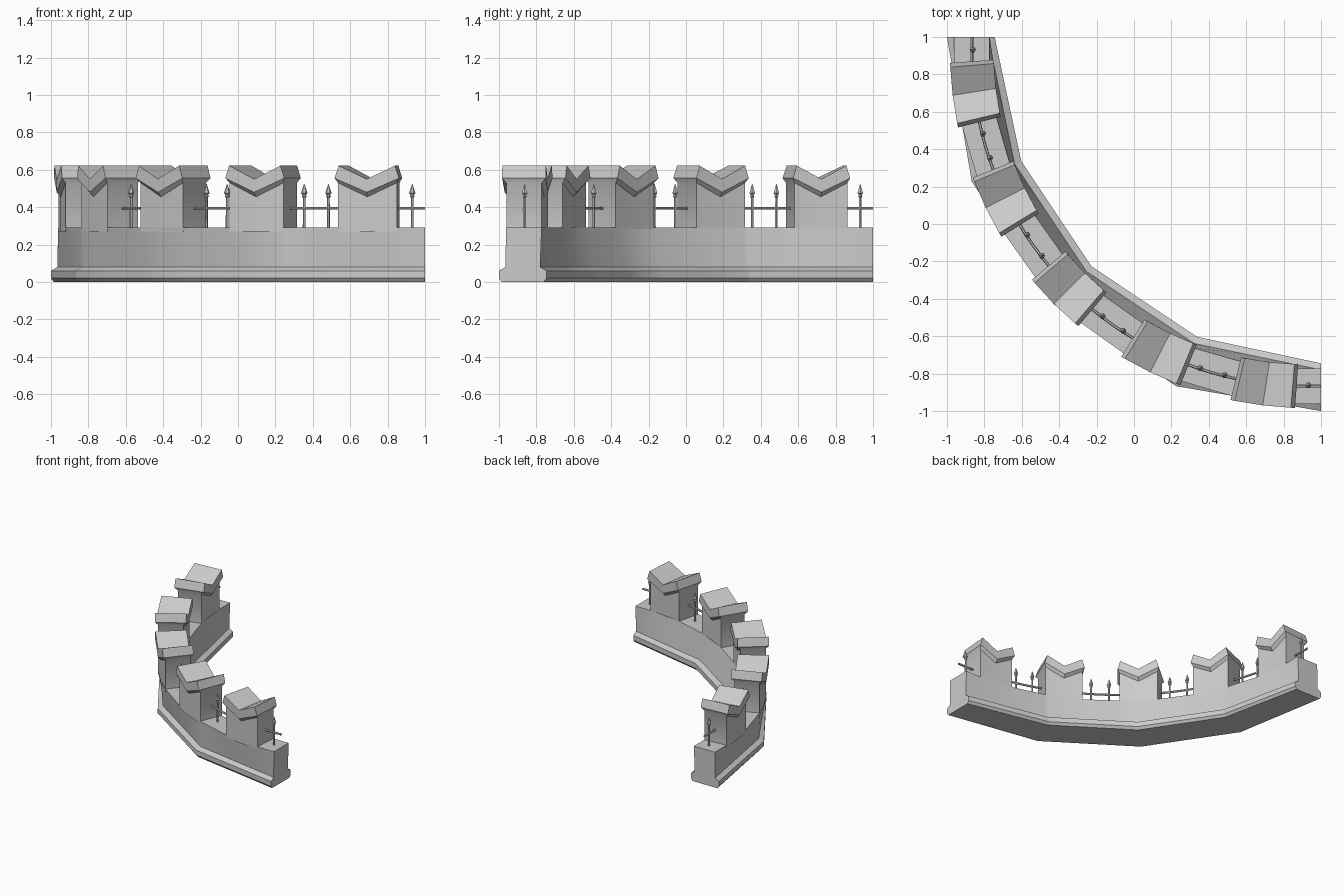
import bpy, bmesh
from math import sin, cos, tau, radians
from mathutils import Vector

if "Cube" in bpy.data.objects:
    bpy.data.objects.remove(bpy.data.objects["Cube"])


def curve_point(deg, d, z):
    """Point on the wall's sweeping centre curve (around x=1, y=1), offset outward by d."""
    a = radians(deg)
    r = 1.866 + 0.036 * sin(2 * a) + d
    return Vector((1 - r * cos(a), 1 - r * sin(a), z))


def base_point(deg, k, z):
    """Point on the four-segment footing; k is -1 at the inner and 1 at the outer edge."""
    def corner(i):
        a = radians(i * 22.5)
        r = 1.8725 + 0.1275 * k if i in (0, 4) else 1.878 + 0.143 * k
        return Vector((1 - r * cos(a), 1 - r * sin(a), z))
    i = min(int(deg / 22.5), 3)
    return corner(i).lerp(corner(i + 1), deg / 22.5 - i)


def loft(name, sets, cap=True):
    """Join successive rings of points with quads; several lofts can share an object."""
    bm = bmesh.new()
    for rings in sets:
        vs = [[bm.verts.new(p) for p in ring] for ring in rings]
        n = len(vs[0])
        for a, b in zip(vs, vs[1:]):
            for i in range(n):
                j = (i + 1) % n
                bm.faces.new((a[i], a[j], b[j], b[i]))
        if cap == "valley":
            t = vs[-1]
            bm.faces.new((t[0], t[1], t[4], t[5]))
            bm.faces.new((t[1], t[2], t[3], t[4]))
            bm.faces.new(vs[0])
        else:
            bm.faces.new(vs[0])
            bm.faces.new(vs[-1])
    bmesh.ops.recalc_face_normals(bm, faces=bm.faces)
    me = bpy.data.meshes.new(name)
    bm.to_mesh(me)
    bm.free()
    ob = bpy.data.objects.new(name, me)
    bpy.context.collection.objects.link(ob)
    bpy.ops.object.select_all(action='DESELECT')
    ob.select_set(True)
    bpy.context.view_layer.objects.active = ob
    bpy.ops.object.shade_smooth_by_angle(angle=radians(28))
    return ob


CENTRES = [9 + 18 * i for i in range(5)]
HALF = 4.6

# Wall with chamfered plinth, following the footing below and the curve on top
PROFILE = [(0.88, 0.0), (1.0, 0.02), (1.0, 0.06), (0.73, 0.08)]
angles = sorted({22.5 * i for i in range(5)} | {c + s * HALF for c in CENTRES for s in (-1, 1)})
wall = []
for a in angles:
    outer = [base_point(a, k, z) for k, z in PROFILE]
    inner = [base_point(a, -k, z) for k, z in reversed(PROFILE)]
    wall.append(outer + [curve_point(a, 0.096, 0.29), curve_point(a, -0.094, 0.29)] + inner)
loft("curved_wall", [wall])

# Merlons with overhanging V-shaped caps: half angle, edge z, valley z, half depth
STEPS = [(4.6, 0.27, 0.27, 0.095), (4.6, 0.53, 0.455, 0.095),
         (5.0, 0.555, 0.48, 0.117), (4.35, 0.622, 0.55, 0.117)]
for n, c in enumerate(CENTRES):
    rings = []
    for h, ze, zm, d in STEPS:
        rings.append([curve_point(c - h, d, ze), curve_point(c, d, zm), curve_point(c + h, d, ze),
                      curve_point(c + h, -d, ze), curve_point(c, -d, zm), curve_point(c - h, -d, ze)])
    loft(f"merlon_{n + 1}", [rings], "valley")

# Horizontal rails filling each gap between merlons
gaps = [(0, 5)] + [(c + 4, c + 14) for c in CENTRES[:-1]] + [(85, 90)]
rails = []
for a0, a1 in gaps:
    rails.append([[curve_point(a0 + (a1 - a0) * t / 4, 0.008 * cos(k * tau / 6), 0.395 + 0.008 * sin(k * tau / 6))
                   for k in range(6)] for t in range(5)])
loft("rails", rails)

# Upright spears, two per full gap and one at each end
SPEAR = [(0.28, 0.008), (0.45, 0.007), (0.458, 0.013), (0.466, 0.009), (0.475, 0.017), (0.525, 0.001)]
spears = []
for a in [2.1] + [18 * i + s for i in range(1, 5) for s in (-2.05, 2.05)] + [87.9]:
    p = curve_point(a, -0.005, 0)
    spears.append([[p + Vector((r * cos(k * tau / 6), r * sin(k * tau / 6), z)) for k in range(6)]
                   for z, r in SPEAR])
loft("spears", spears)
